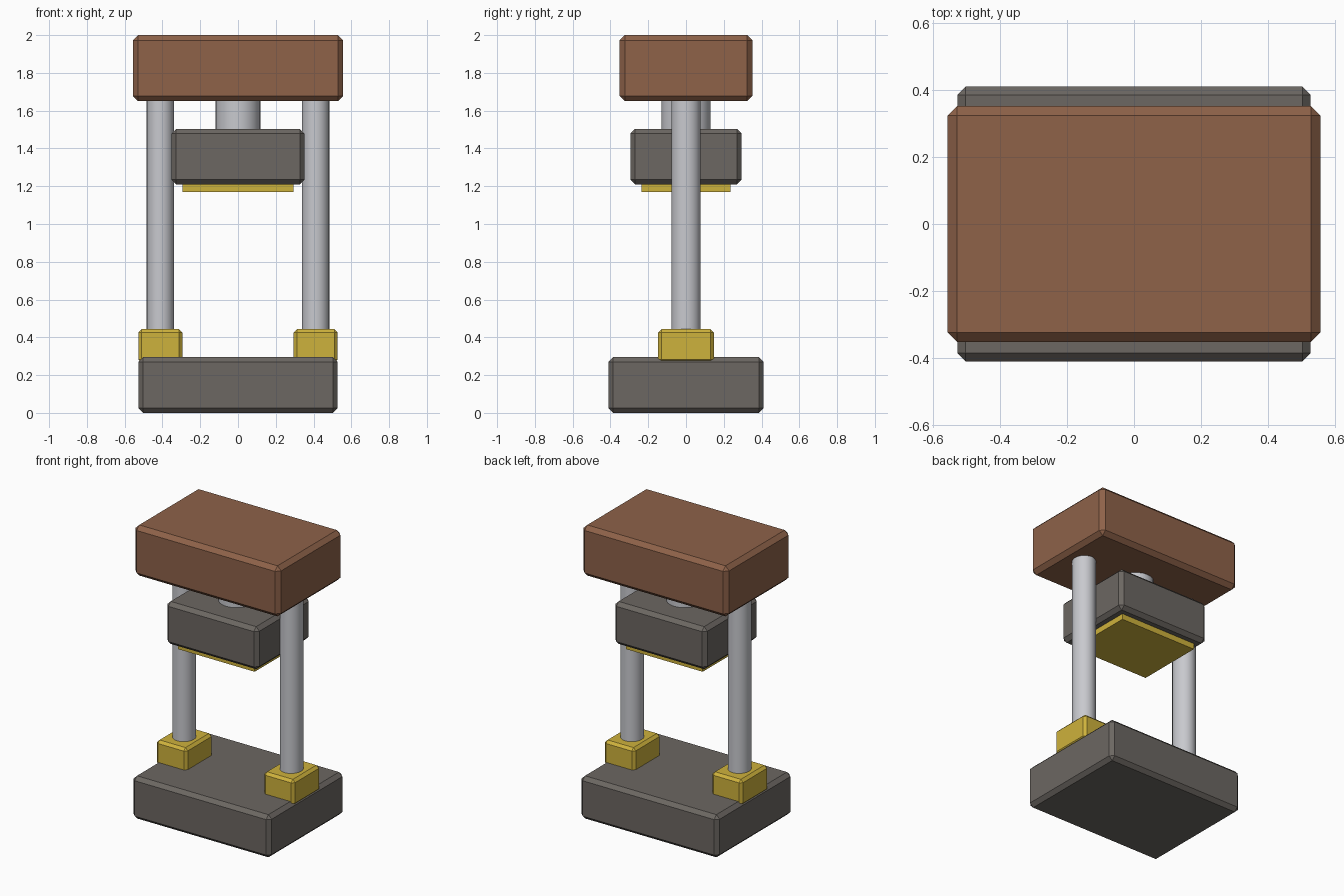
import bpy, math

if "Cube" in bpy.data.objects:
    bpy.data.objects.remove(bpy.data.objects["Cube"])


def srgb(r, g, b):
    return tuple(((c / 255 + 0.055) / 1.055) ** 2.4 for c in (r, g, b)) + (1,)


def material(name, *rgb):
    m = bpy.data.materials.new(name)
    m.diffuse_color = srgb(*rgb)
    m.use_nodes = True
    m.node_tree.nodes["Principled BSDF"].inputs["Base Color"].default_value = m.diffuse_color
    return m


BROWN = material("brown paint", 142, 98, 73)
GREY = material("dark iron", 108, 103, 98)
YELLOW = material("yellow brass", 206, 178, 60)
STEEL = material("light steel", 200, 201, 206)


def box(name, mat, x, hx, hy, z0, z1, bevel=0.0):
    bpy.ops.mesh.primitive_cube_add(size=2, location=(x, 0, (z0 + z1) / 2))
    o = bpy.context.object
    o.name = name
    o.scale = (hx, hy, (z1 - z0) / 2)
    bpy.ops.object.transform_apply(location=False, rotation=False, scale=True)
    o.data.materials.append(mat)
    if bevel:
        b = o.modifiers.new("chamfer", 'BEVEL')
        b.width = bevel
        b.segments = 1
    return o


def rod(name, mat, x, rx, ry, z0, z1):
    bpy.ops.mesh.primitive_cylinder_add(vertices=24, radius=1, depth=z1 - z0,
                                        location=(x, 0, (z0 + z1) / 2))
    o = bpy.context.object
    o.name = name
    o.scale = (rx, ry, 1)
    bpy.ops.object.transform_apply(location=False, rotation=False, scale=True)
    o.data.materials.append(mat)
    bpy.ops.object.shade_smooth_by_angle(angle=math.radians(40))
    return o


# Base and top beam
box("base", GREY, 0, 0.528, 0.411, 0, 0.295, 0.025)
box("top_beam", BROWN, 0, 0.557, 0.352, 1.65, 2.0, 0.028)

# Ram, its shaft and pressing plate
rod("ram_shaft", STEEL, 0, 0.12, 0.13, 1.46, 1.70)
box("ram_block", GREY, 0, 0.352, 0.294, 1.21, 1.504, 0.025)
box("press_plate", YELLOW, 0, 0.293, 0.236, 1.17, 1.23)

# Columns and their collars
for side, s in (("left", -1), ("right", 1)):
    rod(side + "_column", STEEL, s * 0.411, 0.073, 0.077, 0.25, 1.70)
    box(side + "_collar", YELLOW, s * 0.411, 0.117, 0.147, 0.265, 0.443, 0.018)
